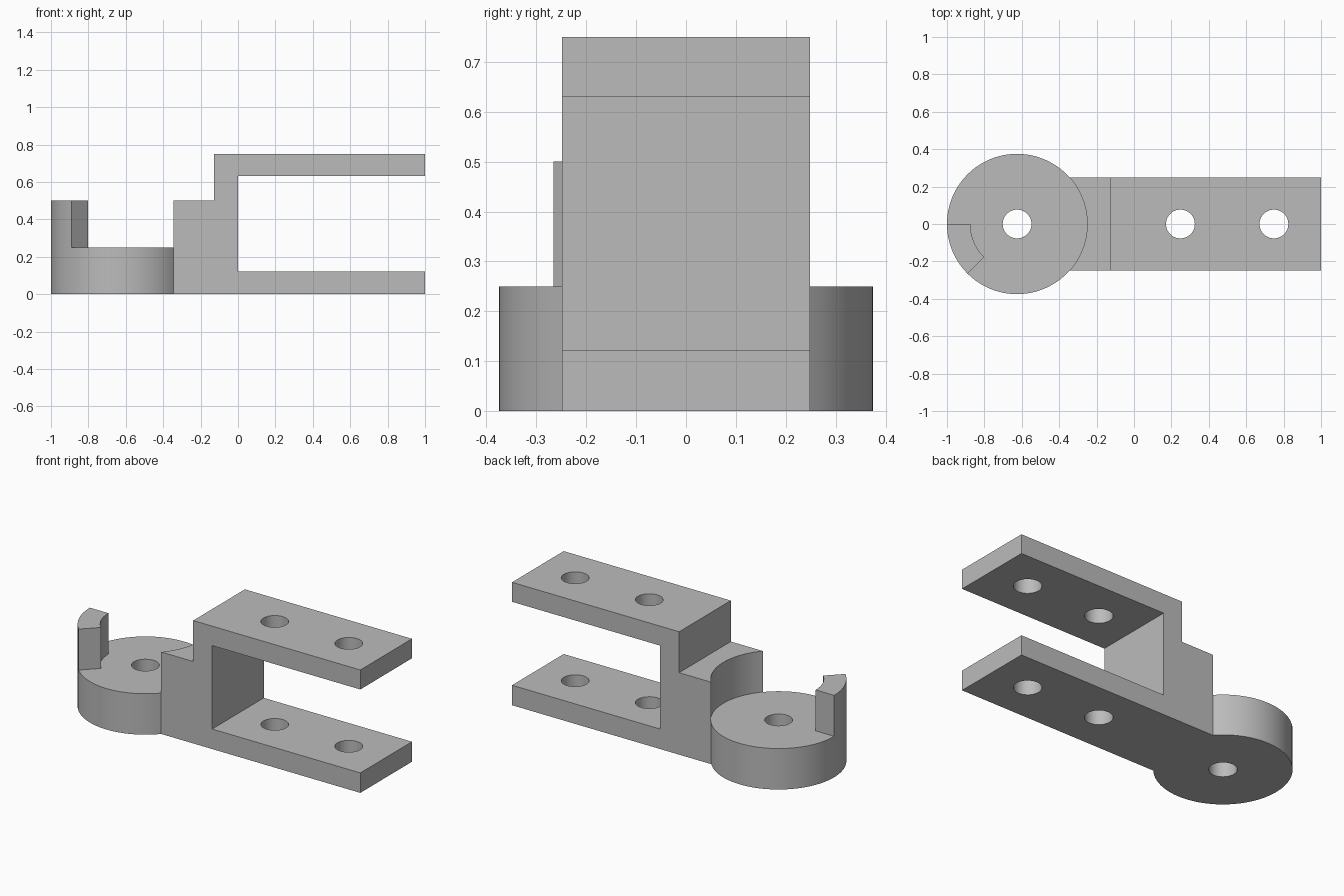
import bpy, bmesh, math

if "Cube" in bpy.data.objects:
    bpy.data.objects.remove(bpy.data.objects["Cube"])

SEG = 96
PIVOT = -0.625
R = 0.375

gray = bpy.data.materials.new("plain gray")
gray.diffuse_color = (0.5, 0.5, 0.5, 1)
gray.use_nodes = True
gray.node_tree.nodes["Principled BSDF"].inputs["Base Color"].default_value = gray.diffuse_color


def prism(name, pts, direction):
    """Solid made by sweeping a closed outline along a direction."""
    bm = bmesh.new()
    face = bm.faces.new([bm.verts.new(p) for p in pts])
    swept = bmesh.ops.extrude_face_region(bm, geom=[face])["geom"]
    bmesh.ops.translate(bm, vec=direction,
                        verts=[v for v in swept if isinstance(v, bmesh.types.BMVert)])
    bmesh.ops.recalc_face_normals(bm, faces=bm.faces)
    me = bpy.data.meshes.new(name)
    bm.to_mesh(me)
    bm.free()
    me.materials.append(gray)
    ob = bpy.data.objects.new(name, me)
    bpy.context.collection.objects.link(ob)
    return ob


def arc(cx, r, a0, a1, z, steps):
    return [(cx + r * math.cos(a0 + (a1 - a0) * i / steps),
             r * math.sin(a0 + (a1 - a0) * i / steps), z) for i in range(steps + 1)]


def cylinder(name, cx, r, z0, z1, seg=SEG):
    return prism(name, arc(cx, r, 0, math.tau, z0, seg)[:-1], (0, 0, z1 - z0))


def combine(target, other, operation):
    """Apply a boolean and discard the tool."""
    mod = target.modifiers.new("bool", 'BOOLEAN')
    mod.operation = operation
    mod.solver = 'EXACT'
    mod.object = other
    bpy.context.view_layer.objects.active = target
    bpy.ops.object.modifier_apply(modifier=mod.name)
    bpy.data.objects.remove(other)


# Forked arm with a stepped shoulder, swept across its width
side = [(-0.5, 0), (1, 0), (1, 0.122), (0, 0.122), (0, 0.631), (1, 0.631),
        (1, 0.75), (-0.128, 0.75), (-0.128, 0.5), (-0.5, 0.5)]
bracket = prism("clevis_bracket", [(x, -0.249, z) for x, z in side], (0, 0.498, 0))

# Round pivot base, and the curved relief above it in the shoulder
combine(bracket, cylinder("pivot_base", PIVOT, R, 0, 0.25), 'UNION')
combine(bracket, cylinder("relief_cutter", PIVOT, R, 0.25, 1), 'DIFFERENCE')

# Stop lug: an eighth of a ring standing on the base
lug = (arc(PIVOT, R, math.pi, 1.25 * math.pi, 0.25, SEG // 8)
       + arc(PIVOT, 0.25, 1.25 * math.pi, math.pi, 0.25, SEG // 8))
combine(bracket, prism("stop_lug", lug, (0, 0, 0.25)), 'UNION')

# Pivot hole and the two pin holes through both fork plates
for x in (PIVOT, 0.248, 0.748):
    combine(bracket, cylinder("hole_cutter", x, 0.077, -0.1, 1, 48), 'DIFFERENCE')

# Smooth round walls, crisp edges
bpy.ops.object.select_all(action='DESELECT')
bracket.select_set(True)
bpy.context.view_layer.objects.active = bracket
bpy.ops.object.shade_smooth_by_angle(angle=math.radians(30))
